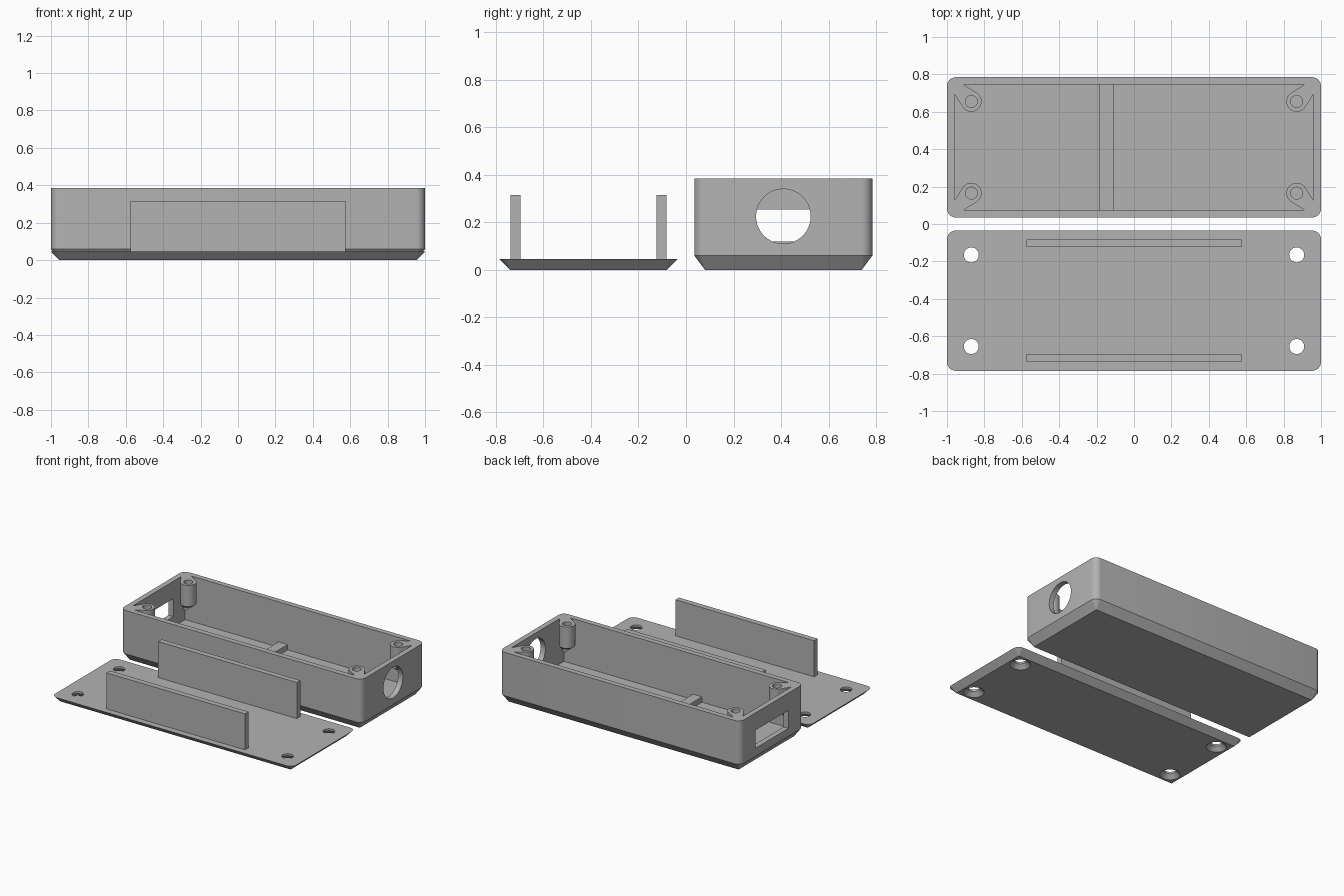
import bpy, bmesh, math
from mathutils import Vector

if "Cube" in bpy.data.objects:
    bpy.data.objects.remove(bpy.data.objects["Cube"])

gray = bpy.data.materials.new("mid gray")
gray.diffuse_color = (0.45, 0.45, 0.45, 1)
gray.use_nodes = True
gray.node_tree.nodes["Principled BSDF"].inputs["Base Color"].default_value = gray.diffuse_color

CY = 0.41            # y distance of the box and lid centres
HX, HY = 1.0, 0.375  # half footprint
TOP = 0.385          # box height
WALL = 0.04


def finish(name, bm):
    bmesh.ops.recalc_face_normals(bm, faces=bm.faces)
    me = bpy.data.meshes.new(name)
    bm.to_mesh(me)
    bm.free()
    ob = bpy.data.objects.new(name, me)
    bpy.context.collection.objects.link(ob)
    me.materials.append(gray)
    return ob


def circle(cx, cy, r, n=40):
    return [(cx + r * math.cos(2 * math.pi * i / n),
             cy + r * math.sin(2 * math.pi * i / n)) for i in range(n)]


def round_rect(cx, cy, hx, hy, r, n=6):
    pts = []
    for k, (sx, sy) in enumerate([(1, 1), (-1, 1), (-1, -1), (1, -1)]):
        for i in range(n + 1):
            a = math.pi / 2 * (k + i / n)
            pts.append((cx + sx * (hx - r) + r * math.cos(a),
                        cy + sy * (hy - r) + r * math.sin(a)))
    return pts


def loft(name, sections, along_x=False):
    """Closed solid through equal-length outlines at rising heights."""
    bm = bmesh.new()
    rings = [[bm.verts.new((z, x, y) if along_x else (x, y, z)) for x, y in pts]
             for z, pts in sections]
    n = len(rings[0])
    for a, b in zip(rings, rings[1:]):
        for i in range(n):
            j = (i + 1) % n
            bm.faces.new((a[i], a[j], b[j], b[i]))
    bm.faces.new(rings[0][::-1])
    bm.faces.new(rings[-1])
    return finish(name, bm)


def block(name, x0, x1, y0, y1, z0, z1):
    pts = [(x0, y0), (x1, y0), (x1, y1), (x0, y1)]
    return loft(name, [(z0, pts), (z1, pts)])


def activate(ob):
    bpy.ops.object.select_all(action='DESELECT')
    ob.select_set(True)
    bpy.context.view_layer.objects.active = ob


def cut(ob, cutters):
    activate(ob)
    for c in cutters:
        m = ob.modifiers.new("cut", 'BOOLEAN')
        m.operation, m.solver, m.object = 'DIFFERENCE', 'EXACT', c
        bpy.ops.object.modifier_apply(modifier=m.name)
        bpy.data.objects.remove(c)


def smooth(ob):
    activate(ob)
    bpy.ops.object.shade_smooth_by_angle(angle=math.radians(30))


def tray(name, cy, chamfer_z, top):
    """Rounded slab whose lower edge is chamfered to square corners."""
    full = round_rect(0, cy, HX, HY, 0.047)
    base = round_rect(0, cy, HX - 0.045, HY - 0.045, 0.002)
    secs = [(0, base), (chamfer_z, full)]
    if top > chamfer_z:
        secs.append((top, full))
    return loft(name, secs)


# open box with a cable hole on the right and a slot on the left
box = tray("box_shell", CY, 0.06, TOP)
hole = circle(CY, 0.225, 0.115, 64)
cut(box, [
    block("cavity", -HX + WALL, HX - WALL, CY - HY + WALL, CY + HY - WALL, 0.045, 0.6),
    loft("round_hole", [(0.9, hole), (1.1, hole)], along_x=True),
    block("slot", -1.1, -0.9, CY - 0.195, CY + 0.195, 0.12, 0.255),
])
smooth(box)

# low rib across the box floor
block("floor_rib", -0.185, -0.11, CY - HY + WALL, CY + HY - WALL, 0.045, 0.085)

# corner screw posts, tapering down into the corners
for sx in (-1, 1):
    for sy in (-1, 1):
        outline = [(0, 0), (0.05, 0), (0, 0.05)] + circle(0.09, 0.09, 0.055)

        def place(u, v):
            return (sx * (HX - WALL - u), CY + sy * (HY - WALL - v))
        bm = bmesh.new()
        for z in (0.225, TOP):
            for u, v in outline:
                bm.verts.new((*place(u, v), z))
        bm.verts.new((*place(0, 0), 0.11))
        res = bmesh.ops.convex_hull(bm, input=bm.verts)
        junk = {g for g in res["geom_interior"] + res["geom_unused"]
                if isinstance(g, bmesh.types.BMVert)}
        bmesh.ops.delete(bm, geom=list(junk), context='VERTS')
        bmesh.ops.dissolve_limit(bm, angle_limit=0.01, verts=bm.verts, edges=bm.edges)
        post = finish("screw_post", bm)
        bore = circle(*place(0.09, 0.09), 0.032, 32)
        cut(post, [loft("bore", [(0.24, bore), (0.6, bore)])])
        smooth(post)

# lid with countersunk screw holes
lid = tray("lid", -CY, 0.045, 0.045)
sinks = []
for sx in (-1, 1):
    for sy in (-1, 1):
        ring = [circle(sx * 0.87, -CY + sy * 0.245, r) for r in (0.08, 0.07, 0.04)]
        sinks.append(loft("sink", [(-0.01, ring[0]), (0, ring[1]),
                                   (0.03, ring[2]), (0.1, ring[2])]))
cut(lid, sinks)
smooth(lid)

# upright locating tabs on the lid
for s in (-1, 1):
    y = -CY + s * 0.307
    block("lid_tab", -0.575, 0.575, y - 0.021, y + 0.021, 0.045, 0.315)
